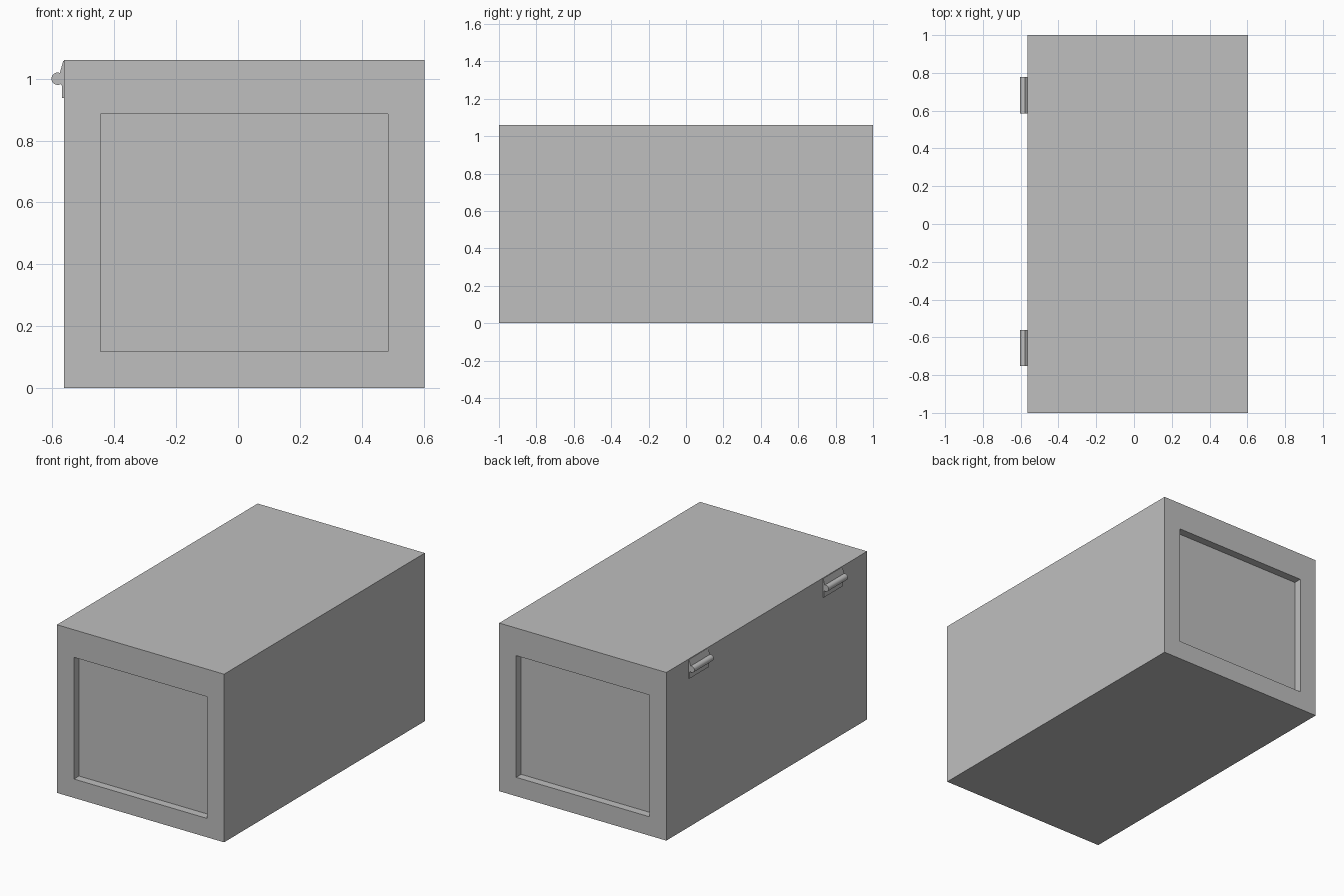
import bpy, bmesh, math
from mathutils import Matrix, Vector

cube = bpy.data.objects.get("Cube")
if cube:
    bpy.data.objects.remove(cube, do_unlink=True)

grey = bpy.data.materials.new("plain grey")
GREY = (0.52, 0.52, 0.52, 1)
grey.diffuse_color = GREY
grey.use_nodes = True
grey.node_tree.nodes["Principled BSDF"].inputs["Base Color"].default_value = GREY

X0, X1 = -0.563, 0.603      # side walls
SEAM, TOP = 1.005, 1.06     # lid underside and lid top


def finish(bm, name):
    bmesh.ops.recalc_face_normals(bm, faces=bm.faces)
    mesh = bpy.data.meshes.new(name)
    bm.to_mesh(mesh)
    bm.free()
    mesh.materials.append(grey)
    ob = bpy.data.objects.new(name, mesh)
    bpy.context.collection.objects.link(ob)
    return ob


def box(lo, hi):
    lo, hi = Vector(lo), Vector(hi)
    bm = bmesh.new()
    bmesh.ops.create_cube(bm, size=1, matrix=Matrix.Translation((lo + hi) / 2)
                          @ Matrix.Diagonal((*(hi - lo), 1)))
    bm.normal_update()
    return bm


def recess(bm, direction, margin, depth):
    """Inset the face that looks along direction and sink it into the box."""
    d = Vector(direction)
    face = max(bm.faces, key=lambda f: f.normal.dot(d) + f.calc_center_median().dot(d))
    bmesh.ops.inset_individual(bm, faces=[face], thickness=margin)
    # a second inset of no width gives the vertical walls of the recess
    sunk = bmesh.ops.extrude_discrete_faces(bm, faces=[face])["faces"]
    bmesh.ops.translate(bm, verts=sunk[0].verts, vec=-d * depth)
    bm.normal_update()


# Chest body: sunken panel at each end, hollow under the lid
bm = box((X0, -1, 0), (X1, 1, SEAM))
recess(bm, (0, -1, 0), 0.168, 0.05)
recess(bm, (0, 1, 0), 0.168, 0.05)
recess(bm, (0, 0, 1), 0.08, 0.92)
finish(bm, "chest_body")

# Flat lid
finish(box((X0, -1, SEAM), (X1, 1, TOP)), "lid")

# Hinge leaves (x, z profile): tapered upper leaf and thin lower leaf
LEAVES = {
    "upper_leaf": [(X0 + 0.003, 1.057), (-0.565, 1.057), (-0.577, 1.015),
                   (-0.577, 1.0), (X0 + 0.003, 1.0)],
    "lower_leaf": [(X0 + 0.003, 1.0), (-0.577, 1.0), (-0.575, 0.985),
                   (-0.569, 0.978), (-0.569, 0.938), (X0 + 0.003, 0.938)],
}


def prism(name, profile, y0, y1):
    bm = bmesh.new()
    face = bm.faces.new([bm.verts.new((x, y0, z)) for x, z in profile])
    out = bmesh.ops.extrude_face_region(bm, geom=[face])["geom"]
    bmesh.ops.translate(bm, vec=(0, y1 - y0, 0),
                        verts=[v for v in out if isinstance(v, bmesh.types.BMVert)])
    return finish(bm, name)


# Two hinges on the right wall, front and back
for end, y0, y1 in (("front", -0.752, -0.56), ("back", 0.585, 0.777)):
    for leaf, profile in LEAVES.items():
        prism(f"{end}_hinge_{leaf}", profile, y0, y1)
    bm = bmesh.new()
    bmesh.ops.create_cone(bm, cap_ends=True, segments=24, radius1=0.02, radius2=0.02,
                          depth=y1 - y0,
                          matrix=Matrix.Translation((-0.583, (y0 + y1) / 2, 1.0))
                          @ Matrix.Rotation(math.pi / 2, 4, "X"))
    barrel = finish(bm, f"{end}_hinge_barrel")
    bpy.ops.object.select_all(action="DESELECT")
    barrel.select_set(True)
    bpy.context.view_layer.objects.active = barrel
    bpy.ops.object.shade_smooth_by_angle(angle=math.radians(35))
